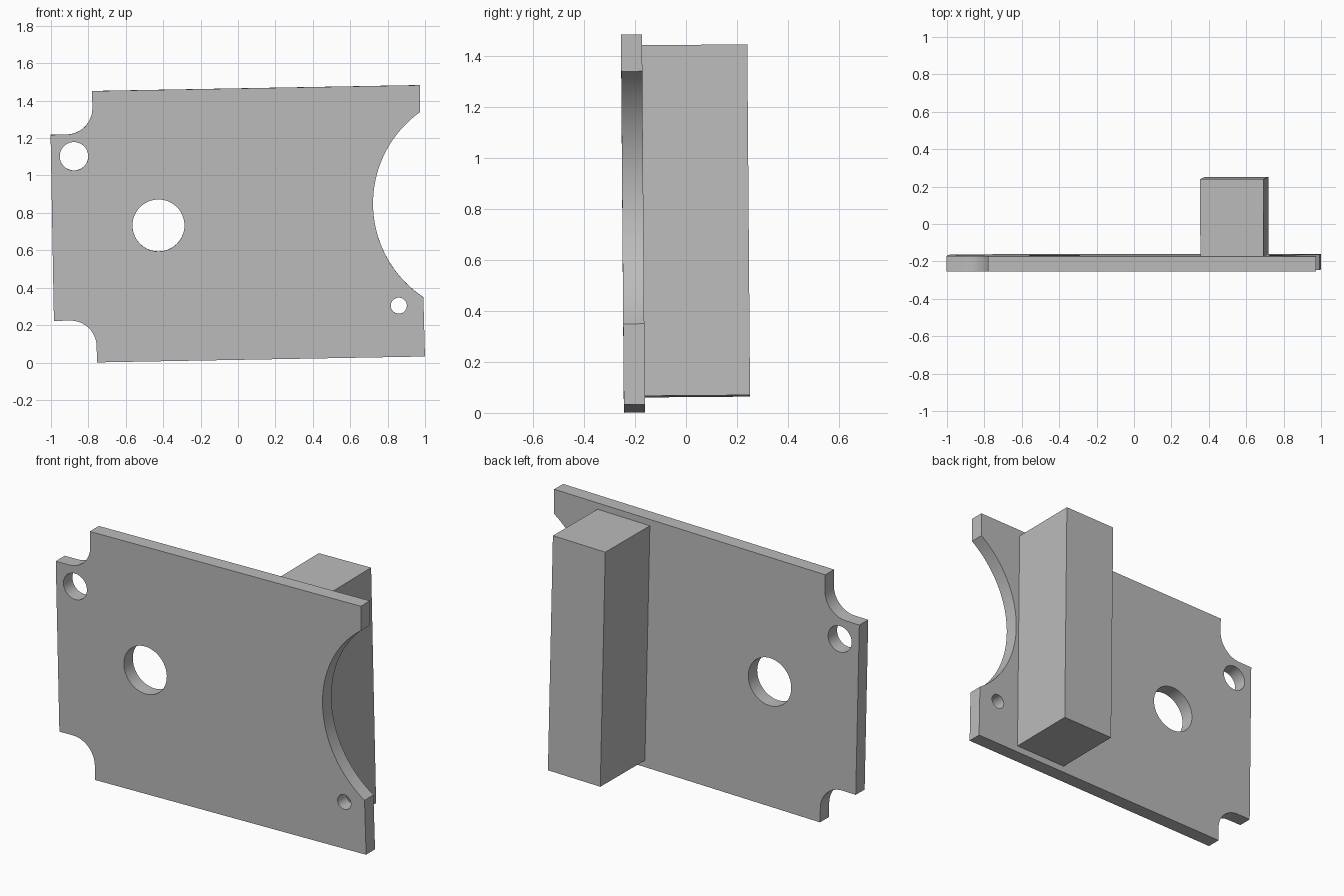
import bpy
import bmesh
from math import sin, cos, pi, asin, radians
from mathutils import Matrix

default = bpy.data.objects.get("Cube")
if default:
    bpy.data.objects.remove(default, do_unlink=True)

grey = bpy.data.materials.new("plain grey")
grey.use_nodes = True
COLOR = (0.5, 0.5, 0.5, 1)
grey.diffuse_color = COLOR
grey.node_tree.nodes["Principled BSDF"].inputs["Base Color"].default_value = COLOR

# The whole bracket leans slightly sideways and backwards
TILT = Matrix.Rotation(-0.018, 4, 'Y') @ Matrix.Rotation(0.0078, 4, 'X')
FRONT, BACK, REAR = -0.2435, -0.161, 0.2515


def arc(cx, cz, r, start, end, steps):
    """Points on an arc in the x-z plane."""
    angles = [start + (end - start) * i / steps for i in range(steps + 1)]
    return [(cx + r * cos(a), cz + r * sin(a)) for a in angles]


def extrude(name, outline, y0, y1):
    """Solid with an x-z outline, running from y0 to y1."""
    bm = bmesh.new()
    face = bm.faces.new([bm.verts.new((x, y0, z)) for x, z in outline])
    side = bmesh.ops.extrude_face_region(bm, geom=[face])["geom"]
    verts = [v for v in side if isinstance(v, bmesh.types.BMVert)]
    bmesh.ops.translate(bm, verts=verts, vec=(0, y1 - y0, 0))
    bmesh.ops.recalc_face_normals(bm, faces=bm.faces)
    mesh = bpy.data.meshes.new(name)
    bm.to_mesh(mesh)
    bm.free()
    mesh.materials.append(grey)
    obj = bpy.data.objects.new(name, mesh)
    bpy.context.collection.objects.link(obj)
    obj.matrix_world = TILT
    return obj


# Plate outline: two filleted corner notches on one end, a large scoop on the other
LEFT, NOTCH, RIGHT = -0.98, -0.754, 1.0
BOTTOM, TOP = 0.016, 1.467
LOW, HIGH = 0.242, 1.237
FILLET = 0.14
SCOOP_R, SCOOP_X, SCOOP_Z = 0.601, 1.338, 0.828
half = asin(0.495 / SCOOP_R)

outline = [(NOTCH, BOTTOM), (RIGHT, BOTTOM)]
outline += arc(SCOOP_X, SCOOP_Z, SCOOP_R, pi + half, pi - half, 40)
outline += [(RIGHT, TOP), (NOTCH, TOP)]
outline += arc(NOTCH - FILLET, HIGH + FILLET, FILLET, 0, -pi / 2, 16)
outline += [(LEFT, HIGH), (LEFT, LOW)]
outline += arc(NOTCH - FILLET, LOW - FILLET, FILLET, pi / 2, 0, 16)
plate = extrude("plate", outline, FRONT, BACK)

# Round through holes
for name, x, z, r in (("corner_hole", -0.857, 1.12, 0.076),
                      ("centre_hole", -0.412, 0.742, 0.139),
                      ("small_hole", 0.865, 0.29, 0.043)):
    circle = arc(x, z, r, 0, 2 * pi, 48)[:-1]
    cutter = extrude(name + "_cutter", circle, FRONT - 0.1, BACK + 0.1)
    cutter.hide_render = True
    cutter.hide_viewport = True
    cut = plate.modifiers.new(name, 'BOOLEAN')
    cut.operation = 'DIFFERENCE'
    cut.solver = 'EXACT'
    cut.object = cutter

# Bake the holes in, then drop the cutters
bpy.context.view_layer.update()
graph = bpy.context.evaluated_depsgraph_get()
plate_mesh = bpy.data.meshes.new_from_object(plate.evaluated_get(graph))
plate.modifiers.clear()
plate.data = plate_mesh
for obj in [o for o in bpy.data.objects if o.name.endswith("_cutter")]:
    bpy.data.objects.remove(obj, do_unlink=True)

# Rectangular block standing off the back of the plate
block = extrude("back_block", [(0.38, 0.055), (0.719, 0.055),
                               (0.719, 1.43), (0.38, 1.43)], BACK, REAR)

# Smooth curved walls, crisp corners
bpy.ops.object.select_all(action='DESELECT')
for obj in (plate, block):
    obj.select_set(True)
bpy.context.view_layer.objects.active = plate
bpy.ops.object.shade_smooth_by_angle(angle=radians(30))
